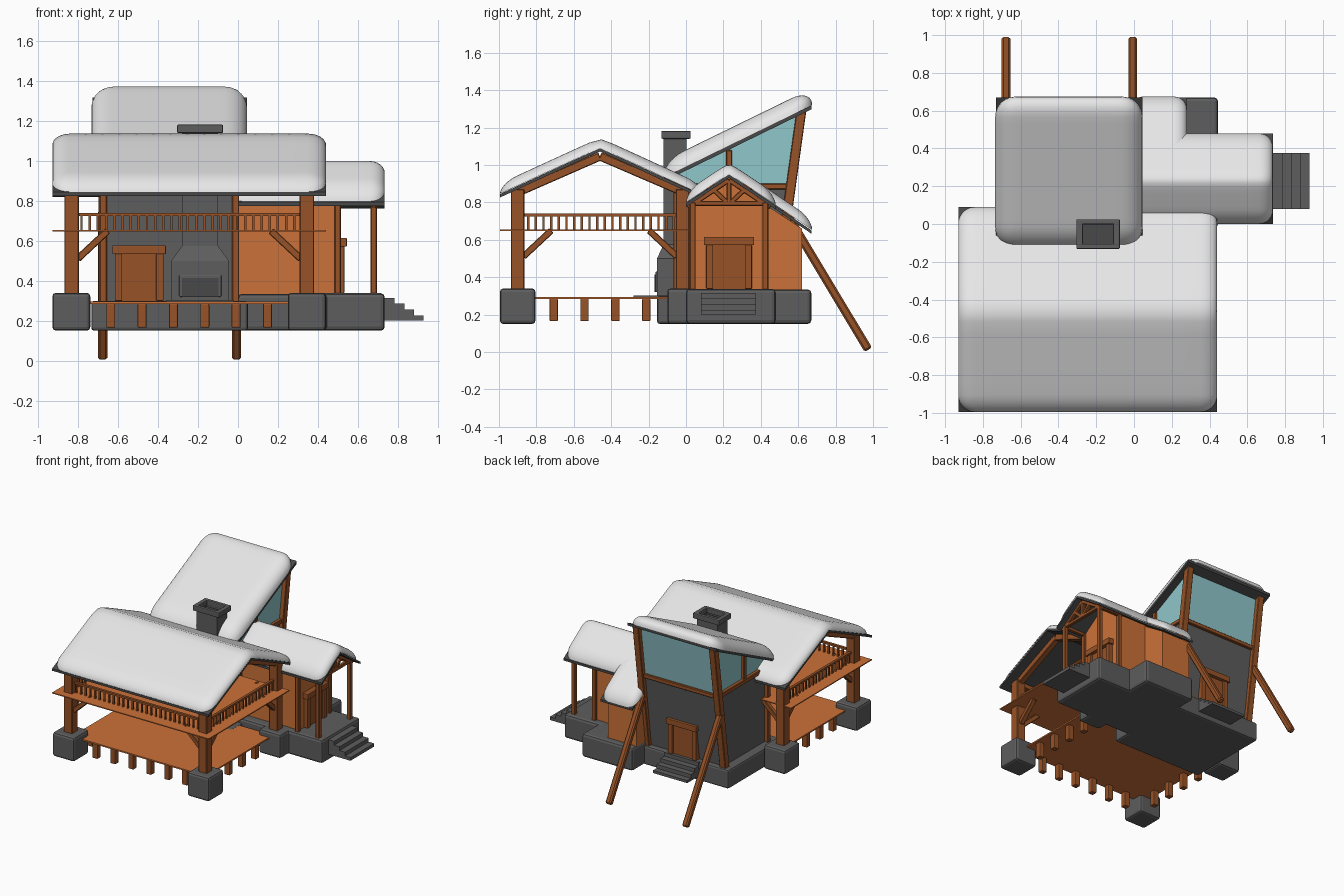
import bpy, bmesh, math
from mathutils import Vector, Matrix

if "Cube" in bpy.data.objects:
    bpy.data.objects.remove(bpy.data.objects["Cube"])


def material(name, r, g, b):
    m = bpy.data.materials.new(name)
    m.diffuse_color = (r, g, b, 1)
    m.use_nodes = True
    m.node_tree.nodes["Principled BSDF"].inputs["Base Color"].default_value = m.diffuse_color
    return m


SNOW = material("snow", .8, .8, .8)
STONE = material("stone grey", .11, .11, .11)
DARK = material("roof grey", .065, .065, .065)
WOOD = material("dark wood", .31, .085, .02)
PLANK = material("orange plank", .6, .165, .04)
GLASS = material("window glass", .28, .57, .6)


def finish(name, bm, mat, bevel=0, segs=2):
    bmesh.ops.recalc_face_normals(bm, faces=bm.faces)
    me = bpy.data.meshes.new(name)
    bm.to_mesh(me)
    bm.free()
    me.materials.append(mat)
    ob = bpy.data.objects.new(name, me)
    bpy.context.collection.objects.link(ob)
    if bevel:
        mod = ob.modifiers.new("bevel", 'BEVEL')
        mod.width, mod.segments = bevel, segs
    return ob


def boxes(name, items, mat, bevel=0):
    # each item: x0, x1, y0, y1, z0, z1
    bm = bmesh.new()
    for x0, x1, y0, y1, z0, z1 in items:
        mtx = Matrix.Translation(((x0+x1)/2, (y0+y1)/2, (z0+z1)/2)) @ Matrix.Diagonal((x1-x0, y1-y0, z1-z0, 1))
        bmesh.ops.create_cube(bm, size=1, matrix=mtx)
    return finish(name, bm, mat, bevel)


def beams(name, items, w, mat=WOOD, bevel=.004):
    # each item: start point, end point
    bm = bmesh.new()
    for a, b in items:
        a, b = Vector(a), Vector(b)
        rot = (b - a).to_track_quat('Z', 'Y').to_matrix().to_4x4()
        mtx = Matrix.Translation((a + b) / 2) @ rot @ Matrix.Diagonal((w, w, (b - a).length, 1))
        bmesh.ops.create_cube(bm, size=1, matrix=mtx)
    return finish(name, bm, mat, bevel, 1)


def prism(name, pts, x0, x1, mat, bevel=0):
    # y-z profile extruded along x
    bm = bmesh.new()
    f = bm.faces.new([bm.verts.new((x0, y, z)) for y, z in pts])
    ext = bmesh.ops.extrude_face_region(bm, geom=[f])['geom']
    bmesh.ops.translate(bm, vec=(x1 - x0, 0, 0), verts=[v for v in ext if isinstance(v, bmesh.types.BMVert)])
    return finish(name, bm, mat, bevel)


def slab(name, ys, zf, x0, x1, t=.018):
    prism(name, [(y, zf(y)) for y in ys] + [(y, zf(y) - t) for y in reversed(ys)], x0, x1, DARK)


def snow(name, x0, x1, y0, y1, T, R, zf):
    # pillow with rounded corners and edges, draped over the roof height zf
    def coords(a, b):
        ins = [R * (1 - math.cos(k / 6 * math.pi / 2)) for k in range(7)]
        n = 14
        mid = [a + R + (b - a - 2 * R) * k / n for k in range(1, n)]
        return [a + i for i in ins] + mid + [b - i for i in reversed(ins)]

    bm = bmesh.new()
    rows = []
    for x in coords(x0, x1):
        row = []
        for y in coords(y0, y1):
            cx, cy = min(max(x, x0 + R), x1 - R), min(max(y, y0 + R), y1 - R)
            dx, dy = x - cx, y - cy
            m, h = max(abs(dx), abs(dy)), math.hypot(dx, dy)
            k = m / h if h > 1e-6 else 1
            px, py = cx + dx * k, cy + dy * k
            row.append(bm.verts.new((px, py, zf(py) + T * math.sqrt(max(0, 1 - (m / R) ** 2)))))
        rows.append(row)
    for a, b in zip(rows, rows[1:]):
        for j in range(len(a) - 1):
            bm.faces.new((a[j], b[j], b[j + 1], a[j + 1]))
    for f in bm.faces:
        f.smooth = True
    finish(name, bm, SNOW)


def gable(top, slope, mid, soft=0):
    return lambda y: top - slope * math.sqrt((y - mid) ** 2 + soft ** 2)


def door(name, x, y, z, turn):
    # faces -y before turning
    obs = [boxes(name + "_leaf", [(-.09, .09, -.012, .04, 0, .235)], WOOD),
           boxes(name + "_frame", [(-.122, -.085, -.028, .04, 0, .235), (.085, .122, -.028, .04, 0, .235),
                                   (-.134, .134, -.04, .04, .233, .277)], WOOD, .004)]
    for ob in obs:
        ob.location, ob.rotation_euler = (x, y, z), (0, 0, turn)


# stone foundations
boxes("house_base", [(-.735, .05, -.155, .52, .15, .30)], STONE, .015)
boxes("wing_base_back", [(0, .445, -.02, .67, .15, .335)], STONE, .02)
boxes("wing_base_porch", [(.4, .735, 0, .48, .15, .338)], STONE, .02)
boxes("porch_footings", [(x, x + .19, y, y + .19, .15, .34) for x in (-.93, .25) for y in (-.995, -.1)], STONE, .018)

# stairs
boxes("side_steps", [(.70, .785 + .048 * k, .08, .375, .20, .315 - .03 * k) for k in range(4)], STONE)
boxes("back_steps", [(-.48, -.18, .46, .53 + .047 * k, .19, .30 - .03 * k) for k in range(4)], STONE)

# porch deck and its short piles
boxes("porch_deck", [(-.83, .34, -.89, -.05, .284, .295)], PLANK)
boxes("deck_piles", [(x, x + .045, -.88, -.835, .165, .285) for x in [-.66 + .157 * k for k in range(6)]] +
      [(x, x + .045, y, y + .045, .165, .285) for x in (-.81, .275) for y in [-.73 + .165 * k for k in range(4)]],
      WOOD, .006)
boxes("hearth_slab", [(-.36, -.02, -.28, -.09, .293, .303)], STONE)

# porch posts, knee braces, rafters
PX, PY = (-.833, .345), (-.9, -.018)
beams("porch_posts", [((x, y, .33), (x, y, .87)) for x in PX for y in PY], .073)
braces = []
for x, sx in zip(PX, (1, -1)):
    for y, sy in zip(PY, (1, -1)):
        braces += [((x, y + .03 * sy, .51), (x, y + .18 * sy, .65)), ((x + .03 * sx, y, .51), (x + .18 * sx, y, .65))]
beams("porch_knee_braces", braces, .035)
rafters = []
for x in PX:
    for y, dy in ((-.93, -.47), (.02, -.47)):
        rafters.append(((x, y, .845 - .005), (x, -.46, 1.046)))
beams("porch_rafters", rafters, .045)
beams("porch_eave_beams", [((PX[0], y, .85), (PX[1], y, .85)) for y in PY], .04)

# loft floor and railing
boxes("loft_floor", [(-.93, .44, -.995, .015, .646, .654)], PLANK)
bal = [(x, x + .012, -.906, -.894, .65, .73) for x in [-.79 + .041 * k for k in range(28)]]
bal += [(px - .006, px + .006, y, y + .012, .65, .73) for px in PX for y in [-.85 + .041 * k for k in range(20)]]
boxes("railing_balusters", bal, WOOD)
boxes("railing_rails", [(-.82, .33, -.91, -.89, .725, .74)] +
      [(px - .01, px + .01, -.88, -.04, .725, .74) for px in PX], WOOD)

# porch roof
slab("porch_roof", [-.995, -.46, .09], gable(1.09, .46, -.46), -.93, .44)
snow("porch_snow", -.93, .44, -.995, .09, .055, .09, gable(1.092, .46, -.46, .02))

# main house body with leaning back wall
prism("house_wall", [(-.06, .29), (.475, .29), (.553, .88), (-.06, .88)], -.665, -.008, STONE)
prism("house_glass", [(-.06, .88), (.553, .88), (.605, 1.268), (-.06, .942)], -.66, -.013, GLASS)
HX = (-.673, -.005)
beams("back_posts", [((x, .46, .16), (x, .617, 1.29)) for x in HX], .052)
beams("back_struts", [((x, .535, .745), (x, .975, .012)) for x in (-.678, -.007)], .046, WOOD, .01)
beams("house_beams", [((HX[0], .556, .88), (HX[1], .556, .88))] +
      [((x, -.05, .885), (x, .56, .885)) for x in HX] +
      [((x, .23, .88), (x, .23, 1.08)) for x in (-.665, -.01)], .032)
beams("front_house_posts", [((x, -.05, .29), (x, -.05, .93)) for x in (-.675, -.012)], .036)


def shed(y):
    return .992 + .488 * y


slab("house_roof", [-.12, .67], shed, -.73, .045, .022)
snow("house_snow", -.735, .045, -.125, .675, .09, .11, shed)

# fireplace and chimney
bm = bmesh.new()
prev = None
for z, hw, y0 in ((.29, .145, -.155), (.5, .145, -.155), (.575, .09, -.12), (1.15, .09, -.12)):
    ring = [bm.verts.new((-.19 + sx * hw, y, z)) for sx, y in ((-1, y0), (1, y0), (1, .003), (-1, .003))]
    if prev:
        for i in range(4):
            bm.faces.new((prev[i], prev[(i + 1) % 4], ring[(i + 1) % 4], ring[i]))
    prev = ring
finish("chimney", bm, STONE)
boxes("chimney_cap", [(-.305, -.075, -.132, -.105, 1.14, 1.182), (-.305, -.075, -.002, .025, 1.14, 1.182),
                      (-.305, -.27, -.115, .01, 1.14, 1.182), (-.11, -.075, -.115, .01, 1.14, 1.182)], STONE, .006)
boxes("chimney_flue_floor", [(-.275, -.105, -.11, 0, 1.10, 1.13)], DARK)
boxes("fireplace_surround", [(-.295, -.083, -.163, -.15, .32, .43)], STONE, .005)
boxes("fireplace_opening", [(-.28, -.098, -.168, -.16, .32, .415)], DARK)

# side wing walls
prism("wing_wall", [(.05, .33), (.42, .33), (.42, .80), (.23, .925), (.05, .80)], 0, .5, PLANK)
prism("wing_back_wall", [(.3, .33), (.62, .33), (.62, .66), (.3, .87)], 0, .25, PLANK)

# side wing porch frame
WX = .68
beams("wing_posts", [((x, y, .33), (x, y, .80)) for x in (WX, .5) for y in (.035, .425)], .032)
beams("wing_truss", [((WX, .03, .795), (WX, .43, .795)), ((WX, .23, .80), (WX, .23, .92)),
                     ((WX, .22, .80), (WX, .15, .865)), ((WX, .24, .80), (WX, .31, .865)),
                     ((WX, .01, .772), (WX, .23, .92)), ((WX, .45, .772), (WX, .23, .92)),
                     ((.48, .035, .79), (WX, .035, .79)), ((.48, .425, .79), (WX, .425, .79))], .026)

# side wing roof, with a longer skirt at the back
wing = gable(.95, .68, .23)
soft = gable(.955, .68, .23, .02)
slab("wing_roof", [0, .23, .48], wing, -.02, .735)
slab("wing_roof_skirt", [.23, .67], wing, 0, .28)
snow("wing_snow", -.05, .735, 0, .48, .06, .075, soft)
snow("wing_snow_skirt", -.02, .28, .24, .675, .06, .07, soft)

# doors
door("front_door", -.495, -.065, .30, 0)
door("side_door", .505, .23, .338, math.pi / 2)
door("back_door", -.33, .495, .30, math.pi)
